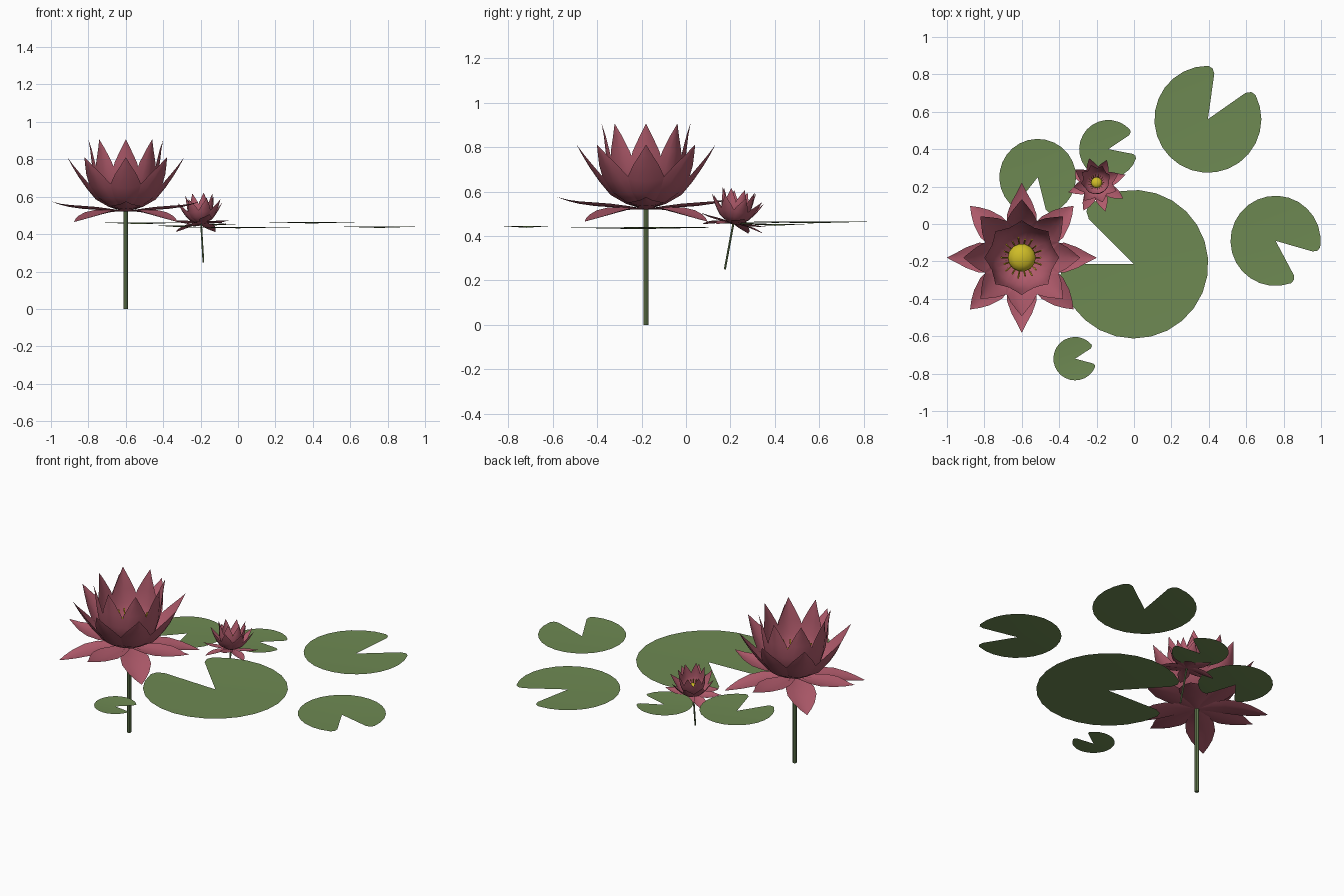
import bpy, bmesh, math
from mathutils import Vector, Matrix

if "Cube" in bpy.data.objects:
    bpy.data.objects.remove(bpy.data.objects["Cube"])


def material(name, rgb):
    m = bpy.data.materials.new(name)
    m.diffuse_color = (*rgb, 1)
    m.use_nodes = True
    m.node_tree.nodes["Principled BSDF"].inputs["Base Color"].default_value = m.diffuse_color
    return m


PINK = material("petal pink", (0.44, 0.105, 0.15))
LEAF = material("leaf green", (0.155, 0.25, 0.085))
STEM = material("stem green", (0.13, 0.20, 0.08))
YELLOW = material("pod yellow", (0.62, 0.50, 0.02))
GOLD = material("stamen gold", (0.65, 0.42, 0.02))


def finish(bm, name, mat, matrix=None, smooth=True):
    if matrix:
        bm.transform(matrix)
    me = bpy.data.meshes.new(name)
    bm.to_mesh(me)
    bm.free()
    me.materials.append(mat)
    for p in me.polygons:
        p.use_smooth = smooth
    ob = bpy.data.objects.new(name, me)
    bpy.context.collection.objects.link(ob)
    return ob


def add_petal(bm, profile, angle, cup):
    """Profile points are (radius, height, half width); the sides curl along the inner normal."""
    rot = Matrix.Rotation(angle, 3, 'Z')
    rows = []
    for i, (r, z, w) in enumerate(profile):
        a, b = profile[max(i - 1, 0)], profile[min(i + 1, len(profile) - 1)]
        t = Vector((b[0] - a[0], 0, b[1] - a[1])).normalized()
        n = Vector((-t.z, 0, t.x))
        rows.append([bm.verts.new(rot @ (Vector((r, u * w, z)) + n * (cup * w * u * u)))
                     for u in (-1, -0.5, 0, 0.5, 1)])
    for lo, hi in zip(rows, rows[1:]):
        for j in range(4):
            bm.faces.new((lo[j], hi[j], hi[j + 1], lo[j + 1]))


def lathe(bm, profile, n):
    rings = [[bm.verts.new((r * math.cos(math.tau * k / n), r * math.sin(math.tau * k / n), z))
              for k in range(n)] for r, z in profile]
    for a, b in zip(rings, rings[1:]):
        for k in range(n):
            bm.faces.new((a[k], a[(k + 1) % n], b[(k + 1) % n], b[k]))
    bm.faces.new(rings[0][::-1])
    bm.faces.new(rings[-1])


# petal layers: name, profile, angles in eighths of a turn, cup
RISING = [(0.01, 0.52, 0.02), (0.08, 0.525, 0.05), (0.16, 0.53, 0.078), (0.23, 0.535, 0.08),
          (0.30, 0.545, 0.055), (0.35, 0.557, 0.027), (0.40, 0.575, 0.001)]
DROOPING = [(0.01, 0.52, 0.02), (0.08, 0.52, 0.05), (0.16, 0.513, 0.078), (0.23, 0.50, 0.08),
            (0.30, 0.485, 0.058), (0.35, 0.474, 0.03), (0.39, 0.465, 0.001)]
MIDDLE = [(0.01, 0.52, 0.02), (0.09, 0.545, 0.06), (0.16, 0.585, 0.086), (0.21, 0.645, 0.085),
          (0.255, 0.71, 0.058), (0.285, 0.76, 0.029), (0.312, 0.81, 0.001)]
INNER = [(0.01, 0.53, 0.02), (0.09, 0.56, 0.055), (0.145, 0.62, 0.078), (0.17, 0.70, 0.08),
         (0.182, 0.78, 0.06), (0.19, 0.85, 0.028), (0.20, 0.905, 0.001)]
LAYERS = [("rising_outer_petals", RISING, (0, 2, 4, 6), 0.2),
          ("drooping_outer_petals", DROOPING, (1, 3, 5, 7), 0.2),
          ("middle_petals", MIDDLE, range(8), 0.3),
          ("inner_petals", INNER, range(8), 0.3)]


def flower(prefix, place):
    for name, profile, steps, cup in LAYERS:
        bm = bmesh.new()
        for k in steps:
            add_petal(bm, profile, k * math.pi / 4, cup)
        finish(bm, prefix + name, PINK, place)
    # stem
    bm = bmesh.new()
    lathe(bm, [(0.012, 0), (0.012, 0.53)], 8)
    finish(bm, prefix + "stem", STEM, place, smooth=False)
    # seed pod: flared cone with a domed top
    bm = bmesh.new()
    lathe(bm, [(0.02, 0.525), (0.045, 0.58), (0.075, 0.645), (0.068, 0.665),
               (0.045, 0.682), (0.015, 0.69)], 14)
    finish(bm, prefix + "seed_pod", YELLOW, place)
    # ring of stamens
    bm = bmesh.new()
    for k in range(18):
        a = math.tau * k / 18
        d = Vector((math.cos(a), math.sin(a), 0))
        p, q = d * 0.04 + Vector((0, 0, 0.54)), d * (0.10 + 0.01 * (k % 2)) + Vector((0, 0, 0.70))
        rot = Vector((0, 0, 1)).rotation_difference(q - p).to_matrix().to_4x4()
        bmesh.ops.create_cone(bm, cap_ends=True, segments=4, radius1=0.003, radius2=0.005,
                              depth=(q - p).length,
                              matrix=Matrix.Translation((p + q) / 2) @ rot)
    finish(bm, prefix + "stamens", GOLD, place, smooth=False)


flower("large_", Matrix.Translation((-0.6, -0.18, 0)))
tilt = Vector((0, 0, 1)).rotation_difference(Vector((-0.012, 0.037, 0.2))).to_matrix().to_4x4()
flower("small_", Matrix.Translation((-0.185, 0.175, 0.25)) @ tilt
       @ Matrix.Rotation(math.radians(17), 4, 'Z') @ Matrix.Scale(0.4, 4))


def lily_pad(name, x, y, z, r, start, end):
    """Notched disc running anticlockwise from start to end, in degrees, with rounded lobes."""
    n = 22
    pts = [(0.86, start), (0.96, start + 3)]
    pts += [(1, start + 8 + (end - start - 16) * k / n) for k in range(n + 1)]
    pts += [(0.96, end - 3), (0.86, end)]
    bm = bmesh.new()
    centre = bm.verts.new((x, y, z - 0.004))
    rim = [bm.verts.new((x + r * f * math.cos(math.radians(a)),
                         y + r * f * math.sin(math.radians(a)), z + 0.004)) for f, a in pts]
    for a, b in zip(rim, rim[1:]):
        bm.faces.new((centre, a, b))
    finish(bm, name, LEAF)


# lily pads
lily_pad("large_pad", 0.0, -0.215, 0.435, 0.397, -180, 135)
lily_pad("back_pad", 0.395, 0.56, 0.461, 0.286, 82, 395)
lily_pad("right_pad", 0.757, -0.09, 0.437, 0.241, -62 + 46, -62 - 0 + 360 - 0)
lily_pad("left_pad", -0.515, 0.25, 0.457, 0.205, -76, 232)
lily_pad("small_back_pad", -0.137, 0.4, 0.45, 0.156, 34, 349)
lily_pad("small_front_pad", -0.315, -0.72, 0.441, 0.116, 33, 345)
